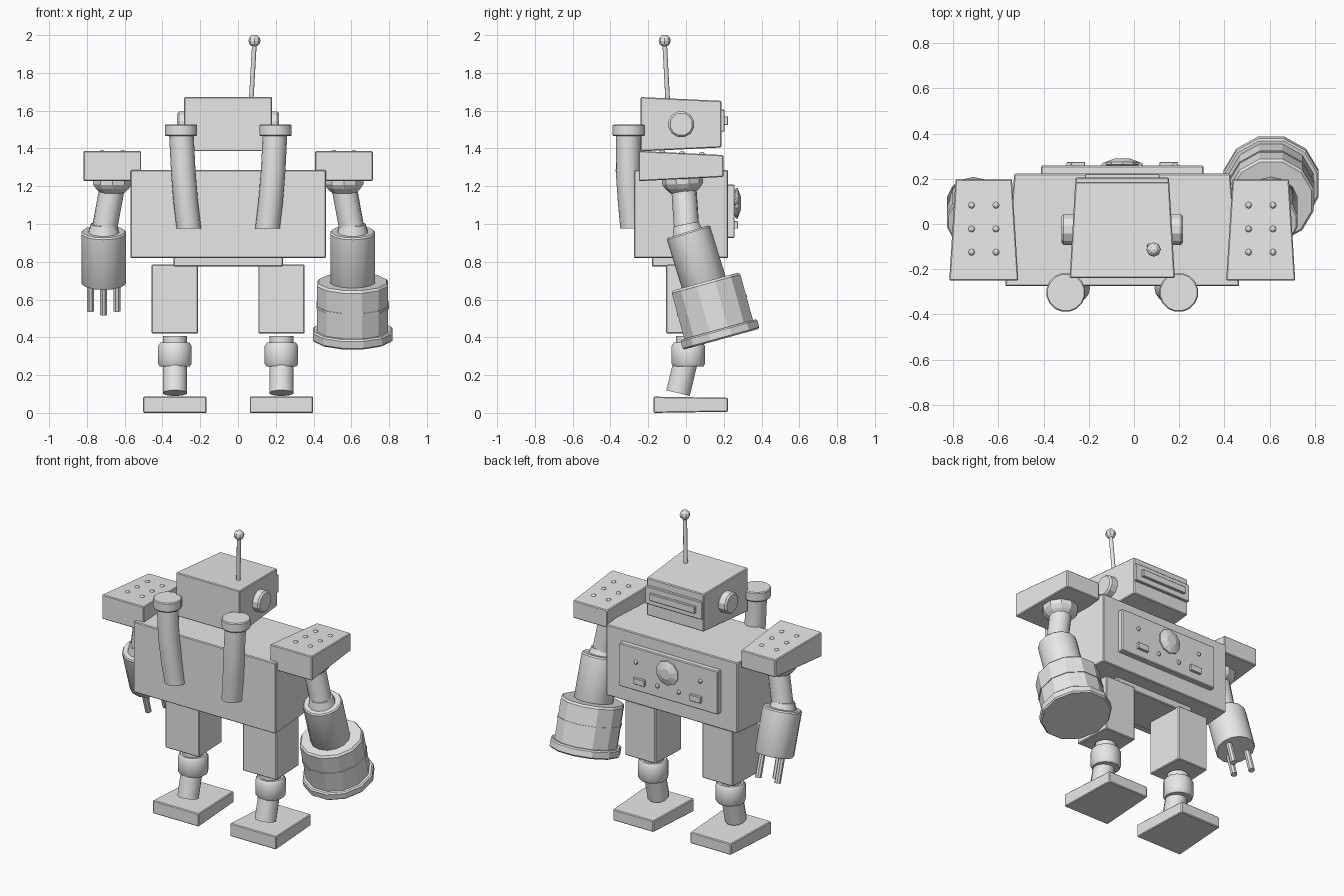
import bpy, bmesh, math
from mathutils import Vector

if "Cube" in bpy.data.objects:
    bpy.data.objects.remove(bpy.data.objects["Cube"], do_unlink=True)

grey = bpy.data.materials.new("plain grey")
grey.use_nodes = True
grey.diffuse_color = (0.8, 0.8, 0.8, 1)
grey.node_tree.nodes["Principled BSDF"].inputs["Base Color"].default_value = (0.8, 0.8, 0.8, 1)

CX = -0.052  # symmetry plane of the body


def finish(name, bm, smooth=0):
    bmesh.ops.recalc_face_normals(bm, faces=bm.faces)
    mesh = bpy.data.meshes.new(name)
    bm.to_mesh(mesh)
    bm.free()
    mesh.materials.append(grey)
    ob = bpy.data.objects.new(name, mesh)
    bpy.context.collection.objects.link(ob)
    if smooth:
        bpy.ops.object.select_all(action='DESELECT')
        ob.select_set(True)
        bpy.context.view_layer.objects.active = ob
        bpy.ops.object.shade_smooth_by_angle(angle=math.radians(smooth))
    return ob


def box(name, cx, hx, y0, y1, z0, z1, tx=0, tz=0, bevel=0.005):
    """Block whose +y end is narrower by tx per side and lower by tz per edge."""
    bm = bmesh.new()
    bmesh.ops.create_cube(bm, size=2)
    for v in bm.verts:
        far = v.co.y > 0
        sx, sz = v.co.x, v.co.z
        v.co = (cx + sx * (hx - tx * far), y1 if far else y0,
                (z1 if sz > 0 else z0) - sz * tz * far)
    if bevel:
        bmesh.ops.bevel(bm, geom=bm.edges[:], offset=bevel, segments=1, affect='EDGES')
    return finish(name, bm)


def lathe(name, start, end, profile, sides=12, smooth=0):
    """Turned solid; profile holds (fraction along the axis, radius) pairs."""
    start, end = Vector(start), Vector(end)
    turn = (end - start).to_track_quat('Z', 'Y')
    bm = bmesh.new()
    rings = []
    for t, r in profile:
        mid = start.lerp(end, t)
        rings.append([bm.verts.new(mid + turn @ Vector((
            r * math.cos(math.tau * (i + 0.5) / sides),
            r * math.sin(math.tau * (i + 0.5) / sides), 0))) for i in range(sides)])
    for a, b in zip(rings, rings[1:]):
        for i in range(sides):
            j = (i + 1) % sides
            bm.faces.new((a[i], a[j], b[j], b[i]))
    bm.faces.new(rings[0])
    bm.faces.new(rings[-1])
    return finish(name, bm, smooth)


def rod(name, start, end, r, sides=12, smooth=0):
    return lathe(name, start, end, [(0, r), (1, r)], sides, smooth)


def ball(name, at, r, sides=8):
    bm = bmesh.new()
    bmesh.ops.create_uvsphere(bm, u_segments=sides, v_segments=6, radius=r)
    bmesh.ops.translate(bm, verts=bm.verts, vec=at)
    return finish(name, bm)


def bent_pipe(name, points, r, sides=16):
    """Tube with level rings through a few centre points."""
    bm = bmesh.new()
    rings = [[bm.verts.new((x + r * math.cos(math.tau * i / sides),
                            y + r * math.sin(math.tau * i / sides), z))
              for i in range(sides)] for x, y, z in points]
    for a, b in zip(rings, rings[1:]):
        for i in range(sides):
            j = (i + 1) % sides
            bm.faces.new((a[i], a[j], b[j], b[i]))
    bm.faces.new(rings[0])
    bm.faces.new(rings[-1])
    return finish(name, bm, 35)


# Torso, hip plate and chest panel
box("torso", CX, 0.518, -0.275, 0.223, 0.82, 1.285, tx=0.04)
box("hip_plate", CX, 0.29, -0.18, 0.13, 0.775, 0.83)
box("chest_panel", CX, 0.36, 0.21, 0.258, 0.925, 1.21)

# Chest controls
lathe("chest_dial", (CX, 0.25, 1.11), (CX, 0.29, 1.11),
      [(0, 0.05), (0.35, 0.08), (0.6, 0.08), (1, 0.035)], 10)
for s in (-1, 1):
    box("chest_switch", CX + s * 0.205, 0.04, 0.25, 0.275, 0.975, 1.015, bevel=0.002)
    for off, z in ((0.235, 1.115), (0.078, 1.0)):
        ball("chest_stud", (CX + s * off, 0.26, z), 0.014)

# Head with visor, ears and antenna
box("head", CX, 0.233, -0.24, 0.187, 1.385, 1.672, tx=0.025, tz=0.02)
box("visor_frame", CX, 0.206, 0.17, 0.205, 1.49, 1.605, bevel=0.003)
box("visor_bar", CX, 0.165, 0.19, 0.222, 1.525, 1.57, bevel=0.003)
for s in (-1, 1):
    lathe("ear", (CX + s * 0.2, -0.025, 1.528), (CX + s * 0.27, -0.025, 1.528),
          [(0, 0.07), (0.85, 0.07), (1, 0.06)], 12)
rod("antenna_rod", (0.07, -0.097, 1.655), (0.087, -0.113, 1.96), 0.013, 8, 50)
ball("antenna_tip", (0.087, -0.113, 1.97), 0.032)

# Exhaust pipes on the back
for s in (-1, 1):
    bent_pipe("exhaust_pipe", [(CX + s * 0.208, -0.283, 0.975), (CX + s * 0.225, -0.296, 1.12),
                               (CX + s * 0.238, -0.307, 1.28), (CX + s * 0.248, -0.305, 1.48)], 0.065)
    x = CX + s * 0.25
    lathe("exhaust_cap", (x, -0.303, 1.465), (x, -0.303, 1.527),
          [(0, 0.082), (0.1, 0.087), (0.9, 0.087), (1, 0.082)], 16, 35)

# Shoulders, upper arms and forearms
for s in (-1, 1):
    x = CX + s * 0.613
    box("shoulder", x, 0.153, -0.25, 0.198, 1.227, 1.387, tx=0.028, tz=0.022)
    for dx in (-0.054, 0.054):
        for y in (-0.125, -0.022, 0.083):
            ball("shoulder_rivet", (x + dx, y, 1.383 - 0.05 * (y + 0.25)), 0.016)
    lathe("shoulder_socket", (x, -0.02, 1.26), (x, -0.015, 1.165),
          [(0, 0.11), (0.5, 0.108), (0.75, 0.092), (1, 0.066)], 10)
    wrist = CX + s * 0.659
    rod("upper_arm", (x, -0.012, 1.2), (wrist, 0.005, 0.95), 0.067, 12, 35)
    lathe("elbow", (wrist, 0.0, 1.0), (wrist, 0.01, 0.95), [(0, 0.07), (1, 0.085)], 12, 35)
    lathe("forearm", (wrist, 0.011, 0.96), (wrist, 0.096, 0.685),
          [(0, 0.113), (0.03, 0.12), (0.97, 0.12), (1, 0.115)], 14, 35)

# Three-fingered hand on the right arm
for dx, y, z in ((-0.07, 0.12, 0.685), (0.07, 0.12, 0.685), (0, 0.04, 0.665)):
    x = CX - 0.659 + dx
    rod("finger", (x, y, z), (x, y + 0.043, z - 0.145), 0.02, 8)

# Heavy barrel on the left arm
x = CX + 0.659
top, end = Vector((x, 0.103, 0.695)), Vector((x, 0.187, 0.39))
lathe("barrel", top, end, [(0, 0.185), (0.04, 0.195), (1, 0.195)], 12)
rod("barrel_band", top.lerp(end, 0.39), top.lerp(end, 0.43), 0.199, 12)
lathe("barrel_rim", top.lerp(end, 0.83), end,
      [(0, 0.21), (0.15, 0.218), (0.85, 0.218), (1, 0.21)], 12)

# Legs and feet
for s in (-1, 1):
    x = CX + s * 0.282
    box("thigh", x, 0.123, -0.105, 0.15, 0.42, 0.785, tx=0.012)
    rod("knee_pin", (x, 0.01, 0.3), (x, 0.01, 0.407), 0.066, 12, 35)
    lathe("knee", (x, 0.012, 0.245), (x, 0.012, 0.372),
          [(0, 0.082), (0.12, 0.092), (0.85, 0.092), (1, 0.08)], 12, 35)
    rod("shin", (x, 0.005, 0.3), (x, -0.042, 0.105), 0.066, 12, 35)
    box("foot", x, 0.168, -0.172, 0.222, 0.0, 0.086, tx=0.02, tz=0.006)
